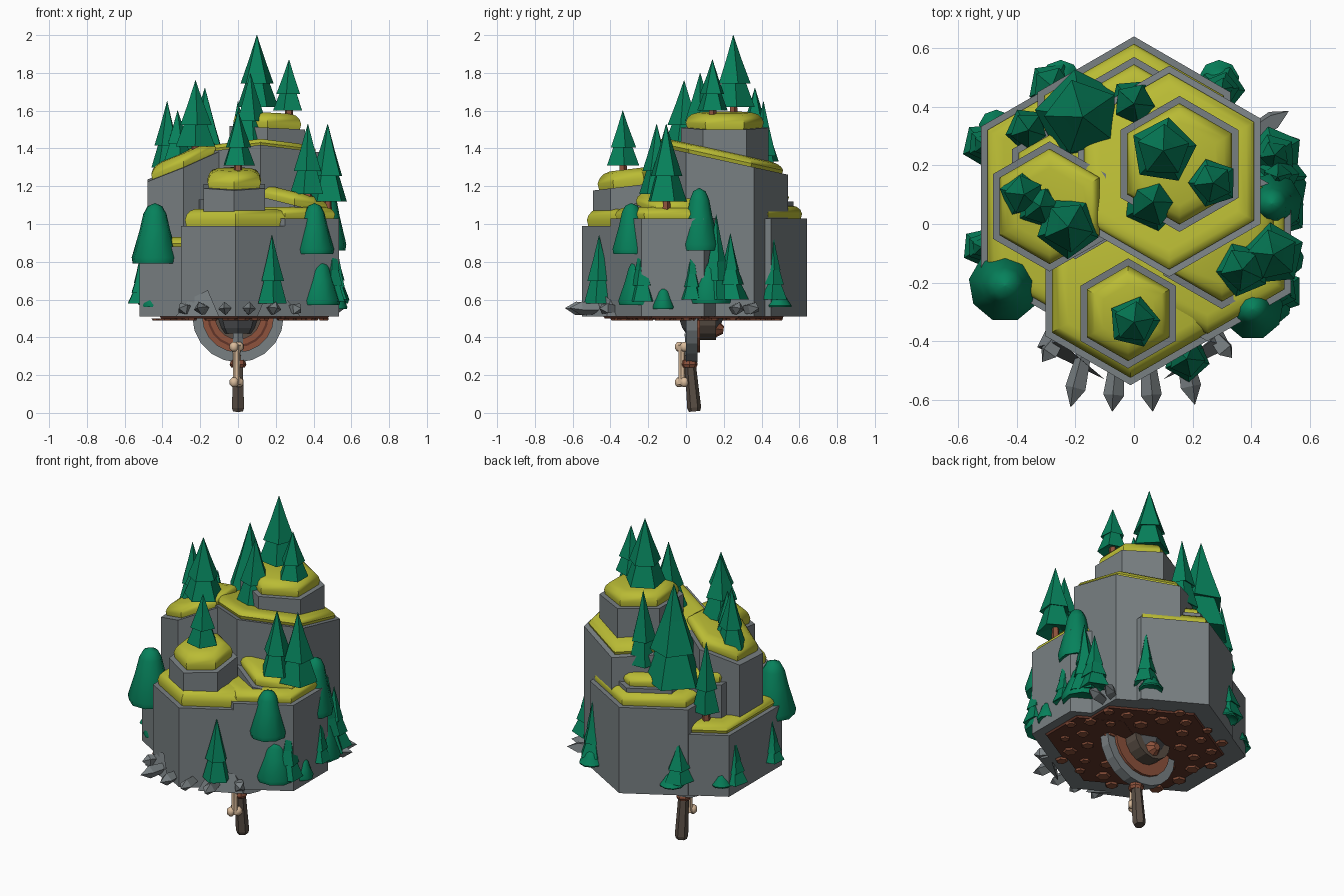
import bpy, math, random
from mathutils import Vector, Matrix

if "Cube" in bpy.data.objects:
    bpy.data.objects.remove(bpy.data.objects["Cube"])
random.seed(4)

def mat(name, r, g, b):
    m = bpy.data.materials.new(name)
    m.diffuse_color = (r, g, b, 1)
    m.use_nodes = True
    m.node_tree.nodes["Principled BSDF"].inputs["Base Color"].default_value = m.diffuse_color
    return m

STONE = mat("stone_grey", .19, .215, .225)
MOSS = mat("moss_yellow", .49, .5, .035)
LEAF = mat("leaf_green", .002, .22, .105)
TRUNK = mat("trunk_red_brown", .27, .085, .045)
SOIL = mat("soil_dark_brown", .12, .036, .022)
WOOD = mat("old_wood", .1, .075, .058)
BONE = mat("bone_cream", .7, .5, .33)
DARK = mat("dark_stone", .075, .08, .085)

def mesh(name, verts, faces, m, smooth=0):
    me = bpy.data.meshes.new(name)
    me.from_pydata(verts, [], faces)
    me.materials.append(m)
    ob = bpy.data.objects.new(name, me)
    bpy.context.collection.objects.link(ob)
    if smooth:
        bpy.ops.object.select_all(action='DESELECT')
        ob.select_set(True)
        bpy.context.view_layer.objects.active = ob
        bpy.ops.object.shade_smooth_by_angle(angle=math.radians(smooth))
    return ob

def lathe(name, prof, n, loc, m, turn=math.pi / 2, slope=(0, 0), axis=None, smooth=0):
    """Rings (radius, height, sloped?) stacked from bottom to top, n-sided, capped."""
    rot = Vector((0, 0, 1)).rotation_difference(Vector(axis)).to_matrix() if axis else Matrix.Identity(3)
    v, f = [], []
    for p in prof:
        for i in range(n):
            a = turn + 2 * math.pi * i / n
            x, y = p[0] * math.cos(a), p[0] * math.sin(a)
            z = p[1] + (slope[0] * x + slope[1] * y if len(p) > 2 else 0)
            v.append(rot @ Vector((x, y, z)) + Vector(loc))
    for k in range(len(prof) - 1):
        for i in range(n):
            j = (i + 1) % n
            f.append((k * n + i, k * n + j, (k + 1) * n + j, (k + 1) * n + i))
    f.append(tuple(reversed(range(n))))
    f.append(tuple(range((len(prof) - 1) * n, len(prof) * n)))
    return mesh(name, v, f, m, smooth)

def column(name, x, y, r, top, cap, slope=(0, 0)):
    """Hexagonal stone pillar with a rounded moss cushion on top."""
    lathe(name, [(r, .51), (r, top, 1)], 6, (x, y, 0), STONE, slope=slope)
    c = r - .035
    lathe(name + "_moss", [(c, top - .01, 1), (c + .01, top + cap * .35, 1), (c, top + cap * .65, 1),
                           (c - .02, top + cap * .88, 1), (c - .055, top + cap, 1)],
          6, (x, y, 0), MOSS, slope=slope, smooth=45)

column("back_left_wall", -.085, .08, .505, .88, .05)
column("back_wall", 0, .26, .38, 1.03, .07)
column("back_step", 0, .32, .25, 1.12, .06)
column("left_step", -.2, .13, .25, 1.13, .07)
column("left_pillar", -.288, .06, .222, 1.31, .07, (.42, .05))
column("middle_pillar", .12, .18, .36, 1.34, .05, (0, -.22))
column("peak_pillar", .155, .205, .232, 1.51, .08, (-.05, 0))
column("front_wall", -.012, -.215, .335, .99, .09)
column("front_pillar", -.02, -.305, .188, 1.2, .09, (0, .12))
column("right_wall", .25, -.07, .33, 1.03, .06)
column("right_step", .3, -.06, .23, 1.1, .07, (-.25, 0))

# ---- stepped fir trees -------------------------------------------------
def fir(name, x, y, base, top, r, tiers=2, trunk=.04):
    turn = random.uniform(0, 6)
    if trunk:
        lathe(name + "_trunk", [(.024, base - .03), (.018, base + trunk + .08)], 5, (x, y, 0), TRUNK)
    b = base + trunk
    h = top - b
    for i in range(tiers):
        z0 = b + h * .72 * i / (tiers + .2)
        z1 = top if i == tiers - 1 else z0 + h * (.85 if tiers == 2 else .6)
        rr = r * (1 - (.2 if tiers == 2 else .25) * i)
        lathe(f"{name}_tier_{i}", [(rr * .3, z0 + .025), (rr, z0), (rr * .5, z0 + (z1 - z0) * .48), (.001, z1)],
              5, (x, y, 0), LEAF, turn + i * .12)

for i, t in enumerate([
        (.1, .25, 1.58, 2.0, .115), (.27, .14, 1.56, 1.87, .085), (.065, .075, 1.38, 1.8, .105),
        (-.225, -.01, 1.37, 1.76, .11), (-.375, .1, 1.26, 1.65, .085), (-.32, .06, 1.3, 1.6, .08),
        (-.175, .365, 1.1, 1.72, .165), (0, .41, 1.18, 1.65, .09), (-.36, .32, .95, 1.4, .08),
        (0, -.335, 1.27, 1.6, .09), (.37, -.155, 1.12, 1.53, .095), (.475, -.105, 1.08, 1.53, .11)]):
    fir(f"summit_fir_{i}", *t)

# firs clinging to the cliff sides
for i, t in enumerate([
        (.18, -.46, .58, .94, .08, 2), (.5, -.23, .59, .96, .08, 3), (.49, .16, .6, 1.05, .1, 3),
        (.48, .235, .6, .95, .1, 3), (.3, .46, .6, .95, .08, 3), (-.28, .47, .6, .83, .085, 2),
        (-.51, .27, .58, .86, .08, 3), (-.52, -.08, .58, .82, .07, 3), (.52, .03, .6, .9, .07, 3)]):
    fir(f"cliff_fir_{i}", *t, trunk=0)

# ---- rounded bushes ----------------------------------------------------
def bush(name, x, y, z0, z1, r):
    h = z1 - z0
    lathe(name, [(r * .5, z0 + .02), (r * .95, z0), (r, z0 + h * .1), (r * .66, z0 + h * .55), (r * .5, z0 + h * .82),
                 (r * .32, z0 + h * .95), (.002, z1)], 9, (x, y, 0), LEAF, smooth=40)

for i, b in enumerate([(-.44, -.21, .79, 1.11, .125), (.405, -.29, .84, 1.11, .105), (.47, .07, .86, 1.19, .105),
                       (.43, -.25, .57, .81, .115), (.47, .12, .58, .8, .12), (-.45, -.16, .56, .66, .06),
                       (.29, .49, .56, .64, .07), (-.25, .49, .57, .64, .07), (-.08, -.2, 1.05, 1.13, .03),
                       (.52, -.12, .55, .66, .06), (-.47, .33, .57, .65, .06)]):
    bush(f"bush_{i}", *b)

# ---- crystals sticking out around the foot -----------------------------
def spike(name, x, y, z, ang, ln, r):
    d = (math.cos(ang), math.sin(ang), .03)
    lathe(name, [(r * .7, 0), (r, ln * .65), (.001, ln)], 4, (x, y, z), STONE, axis=d)

for i, (x, y, a, ln) in enumerate([(-.17, -.44, -104, .19), (-.06, -.48, -95, .16), (.05, -.48, -85, .16),
                                   (.17, -.44, -78, .18), (-.25, -.38, -125, .11), (.27, -.38, -50, .1),
                                   (.38, .3, 30, .17), (.42, .25, 15, .15)]):
    spike(f"foot_crystal_{i}", x, y, .55, math.radians(a), ln, .036)
for s in (-1, 1):
    mesh(f"foot_shard_{s}", [(s * .1, -.53, .51), (s * .33, -.42, .51), (s * .3, -.36, .51), (s * .16, -.48, .65),
                             (s * .26, -.4, .6)], [(0, 1, 4, 3), (0, 3, 2), (1, 2, 4), (2, 3, 4), (0, 2, 1)], STONE)

# ---- underside: soil plates and hexagonal studs ------------------------
lathe("soil_plate", [(.47, .5), (.48, .515)], 6, (0, .04, 0), SOIL)
lathe("soil_plate_right", [(.26, .499), (.27, .515)], 6, (.25, -.05, 0), SOIL)
for i in range(36):
    a, d = i * 2.4, .16 + .3 * math.sqrt((i + 1) / 36)
    r = random.uniform(.028, .045)
    lathe(f"soil_stud_{i}", [(r * .8, .49), (r, .501)], 6,
          (d * math.cos(a), .04 + d * math.sin(a), 0), TRUNK, turn=i)

# ---- hanging half rings that grip the handle ---------------------------
def half_ring(name, r0, r1, y0, y1, m, n=10, zc=.51):
    v, f = [], []
    for i in range(n + 1):
        a = math.pi + math.pi * i / n
        for r, y in ((r0, y0), (r1, y0), (r1, y1), (r0, y1)):
            v.append((r * math.cos(a), y, zc + r * math.sin(a)))
    for i in range(n):
        for k in range(4):
            f.append((i * 4 + k, i * 4 + (k + 1) % 4, i * 4 + 4 + (k + 1) % 4, i * 4 + 4 + k))
    f += [(0, 1, 2, 3), (n * 4 + 3, n * 4 + 2, n * 4 + 1, n * 4)]
    mesh(name, v, f, m)

half_ring("outer_ring", .188, .242, .0, .06, STONE)
half_ring("inner_ring", .12, .19, .012, .075, TRUNK)
half_ring("ring_groove", .15, .162, .009, .02, SOIL)
half_ring("ring_back_rib", .08, .125, .05, .16, WOOD, 8)
lathe("ring_core", [(.08, .42), (.1, .45), (.12, .51)], 8, (0, .08, 0), DARK)
lathe("core_horn", [(.045, 0), (.06, .05), (.05, .1), (.02, .14)], 8, (0, .06, .46), TRUNK, axis=(0, 1, -.15))

# ---- wooden handle with band and bone ----------------------------------
lathe("handle", [(.03, 0), (.037, .02), (.033, .14), (.028, .3)], 6, (0, .045, .008), WOOD, axis=(0, -.09, 1))
lathe("handle_neck", [(.028, .27), (.032, .42)], 6, (0, .025, 0), STONE)
lathe("handle_band", [(.036, .24), (.044, .255), (.038, .28)], 8, (0, .018, 0), TRUNK)
lathe("bone_shaft", [(.026, .15), (.019, .2), (.019, .31), (.026, .36)], 7, (-.008, -.022, 0), BONE, smooth=50)
for z in (.162, .35):
    for s in (-1, 1):
        lathe(f"bone_knob_{z}_{s}", [(.01, -.026), (.024, -.012), (.024, .012), (.01, .026)], 7,
              (-.008 + s * .013, -.022 + s * .014, z), BONE, smooth=50)
